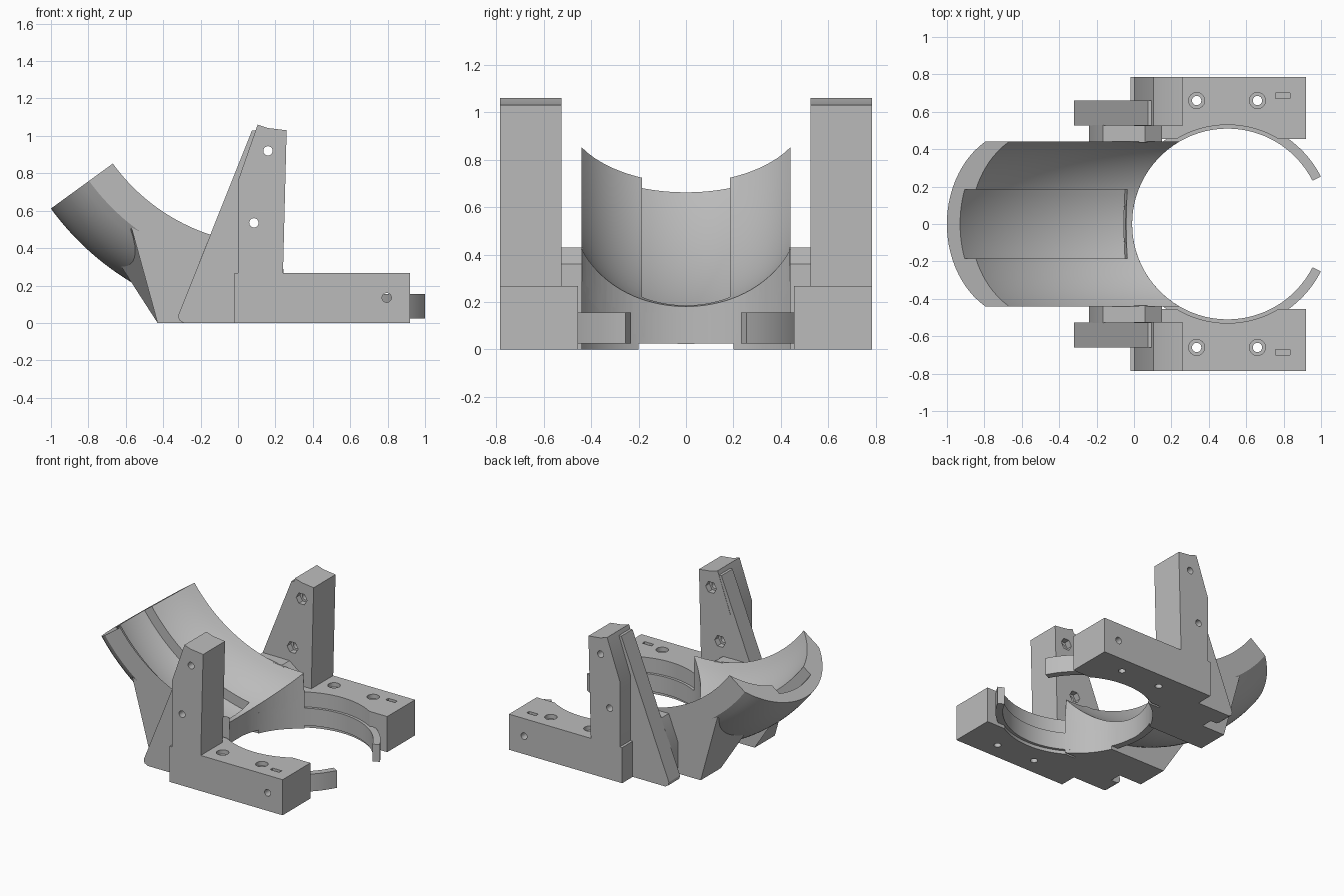
import bpy, bmesh, math
from mathutils import Vector

cube = bpy.data.objects.get("Cube")
if cube:
    bpy.data.objects.remove(cube, do_unlink=True)

grey = bpy.data.materials.new("plain grey")
grey.use_nodes = True
grey.diffuse_color = (0.5, 0.5, 0.5, 1)
grey.node_tree.nodes["Principled BSDF"].inputs["Base Color"].default_value = (0.5, 0.5, 0.5, 1)


def loft(name, rings):
    """Closed solid through a series of matching rings of points."""
    bm = bmesh.new()
    loops = [[bm.verts.new(p) for p in ring] for ring in rings]
    n = len(loops[0])
    for a, b in zip(loops, loops[1:]):
        for i in range(n):
            j = (i + 1) % n
            bm.faces.new((a[i], a[j], b[j], b[i]))
    bm.faces.new(loops[0])
    bm.faces.new(loops[-1])
    bmesh.ops.recalc_face_normals(bm, faces=bm.faces)
    mesh = bpy.data.meshes.new(name)
    bm.to_mesh(mesh)
    bm.free()
    mesh.materials.append(grey)
    obj = bpy.data.objects.new(name, mesh)
    bpy.context.collection.objects.link(obj)
    return obj


def side_prism(name, profile, y0, y1):
    return loft(name, [[(x, y, z) for x, z in profile] for y in (y0, y1)])


def plan_prism(name, outline, z0, z1):
    return loft(name, [[(x, y, z) for x, y in outline] for z in (z0, z1)])


def circle(cx, cy, r, n=24):
    return [(cx + r * math.cos(math.tau * i / n), cy + r * math.sin(math.tau * i / n))
            for i in range(n)]


def rect(x0, y0, x1, y1):
    return [(x0, y0), (x1, y0), (x1, y1), (x0, y1)]


def cut(obj, cutter):
    """Subtract the cutter, keep the result and discard the cutter."""
    cutter.hide_render = True
    mod = obj.modifiers.new("cut", 'BOOLEAN')
    mod.operation = 'DIFFERENCE'
    mod.solver = 'EXACT'
    mod.object = cutter
    graph = bpy.context.evaluated_depsgraph_get()
    mesh = bpy.data.meshes.new_from_object(obj.evaluated_get(graph))
    obj.modifiers.clear()
    obj.data = mesh
    bpy.data.objects.remove(cutter, do_unlink=True)


# Trough: its section is turned about a line across the model
AXIS_X, AXIS_Z = 0.18, 1.469
HALF, ARC, BASE = 0.44, 0.51, 0.792


def bowl(r, offset, half, n):
    ys = [half - 2 * half * i / n for i in range(n + 1)]
    return [(y, offset + math.sqrt(r * r - y * y)) for y in ys]


def turn(name, section, a0, a1, n):
    rings = []
    for i in range(n + 1):
        a = math.radians(a0 + (a1 - a0) * i / n)
        rings.append([(AXIS_X - r * math.sin(a), y, AXIS_Z - r * math.cos(a))
                      for y, r in section])
    return loft(name, rings)


def opening(r=0.51):
    return plan_prism("opening_cutter", circle(0.5, 0, r, 96), -0.5, 1.5)


parts = []
section = bowl(ARC, BASE, HALF, 32) + bowl(ARC, BASE + 0.157, HALF, 32)[::-1]
trough = turn("curved_trough", section, 54, -3, 40)
groove = [(-0.185, 1.1), (0.185, 1.1)] + bowl(0.58, BASE, 0.185, 12)
cut(trough, turn("groove_cutter", groove, 57, 9.8, 32))
cut(trough, opening())
parts.append(trough)

# Open clip ring around the opening
ring = []
for i in range(73):
    a = math.radians(27 + 306 * i / 72)
    c, s = math.cos(a), math.sin(a)
    ring.append([(0.5 + r * c, r * s, z) for r, z in
                 ((0.51, 0.025), (0.56, 0.025), (0.56, 0.155), (0.51, 0.155))])
parts.append(loft("clip_ring", ring))

for side, s in (("left", 1), ("right", -1)):
    # Leg under the trough, with a slanted back
    outer = [(-0.57, 0.51), (-0.43, 0), (0.3, 0), (0.3, 0.28), (-0.1, 0.29)]
    inner = [(-0.63, 0.31), (-0.43, 0), (0.3, 0), (0.3, 0.1), (-0.1, 0.1)]
    leg = loft(side + "_trough_leg", [[(x, s * y, z) for x, z in pts]
                                      for pts, y in ((outer, HALF), (inner, 0.2))])
    cut(leg, opening())

    # Web joining trough and upright
    web = side_prism(side + "_web", [(-0.24, 0), (-0.24, 0.24), (-0.165, 0.43),
                                     (0.06, 0.43), (0.15, 0.36), (0.15, 0)],
                     s * 0.435, s * 0.53)

    # Slanted brace behind the upright
    brace = side_prism(side + "_brace", [(-0.29, 0), (-0.315, 0.015), (-0.32, 0.04),
                                         (0.075, 1.03), (0.1, 1.03), (0.02, 0.7),
                                         (0.02, 0)], s * 0.527, s * 0.66)

    # Base block with screw holes and a nut slot
    block = plan_prism(side + "_base_block",
                       rect(-0.02, s * 0.455, 0.92, s * 0.785), 0, 0.267)
    cut(block, opening(0.53))
    for x in (0.335, 0.66):
        cut(block, plan_prism("hole", circle(x, s * 0.66, 0.025), -0.1, 0.4))
        cut(block, plan_prism("counterbore", circle(x, s * 0.66, 0.043), 0.235, 0.4))
    cut(block, plan_prism("slot", rect(0.757, s * 0.67, 0.833, s * 0.7), 0.09, 0.4))
    cut(block, side_prism("hole", circle(0.795, 0.135, 0.025), s * 0.4, s * 0.9))

    # Upright with cross holes and hexagonal nut pockets
    post = side_prism(side + "_upright", [(0, 0.25), (0, 0.76), (0.105, 1.06), (0.16, 1.042),
                                          (0.26, 1.03), (0.24, 0.25)],
                      s * 0.525, s * 0.785)
    for x, z in ((0.16, 0.92), (0.085, 0.535)):
        for obj in (post, brace):
            cut(obj, side_prism("hole", circle(x, z, 0.025), s * 0.4, s * 0.9))
            cut(obj, side_prism("nut_pocket", circle(x, z, 0.045, 6), s * 0.4, s * 0.57))
    parts += [leg, web, brace, block, post]

# Smooth the curved faces and keep the edges sharp
bpy.ops.object.select_all(action='DESELECT')
for obj in parts:
    obj.select_set(True)
bpy.context.view_layer.objects.active = trough
bpy.ops.object.shade_smooth_by_angle(angle=math.radians(25))
